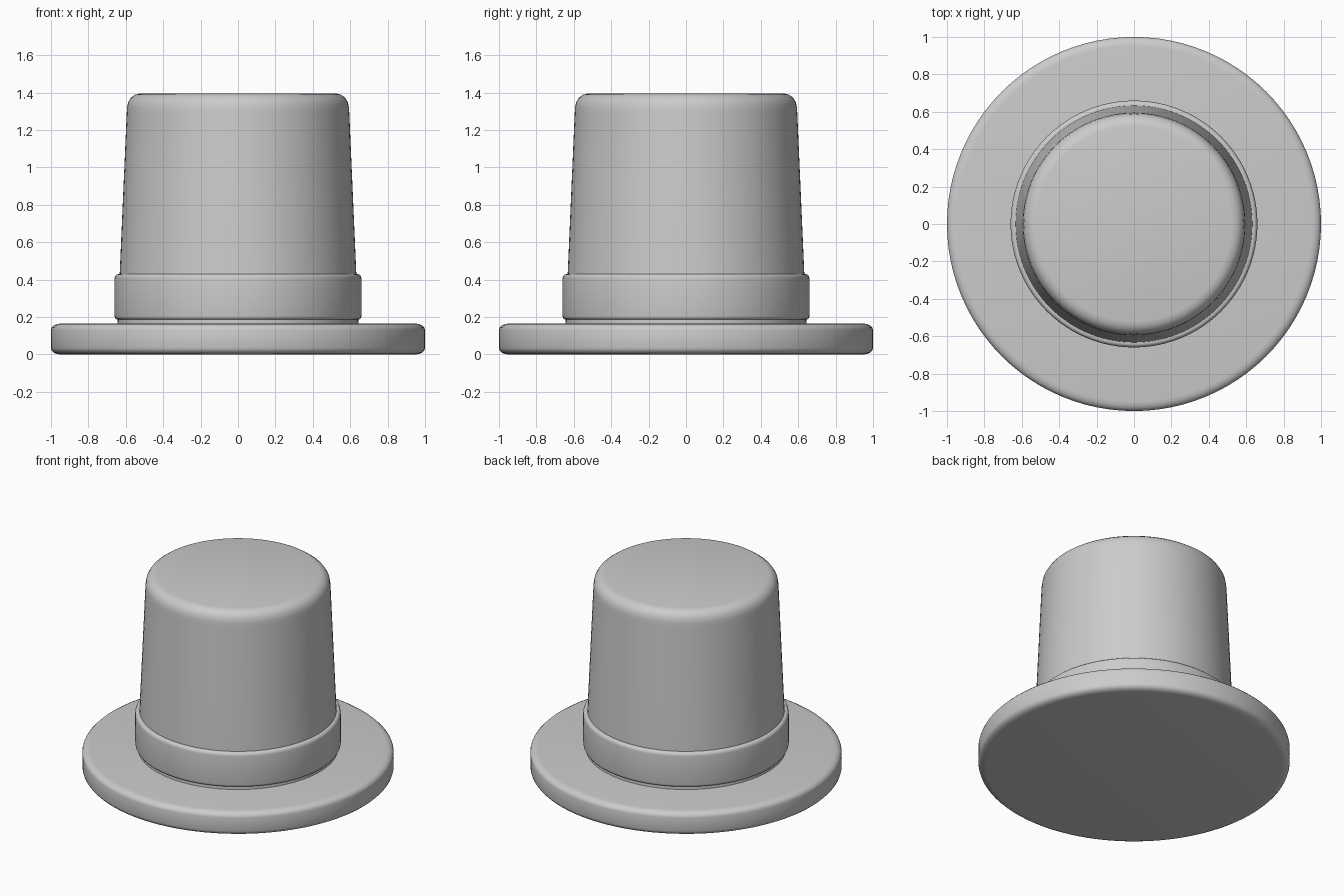
import bpy, bmesh, math

if "Cube" in bpy.data.objects:
    bpy.data.objects.remove(bpy.data.objects["Cube"])

grey = bpy.data.materials.new("light_grey")
grey.diffuse_color = (0.6, 0.6, 0.6, 1)
grey.use_nodes = True
grey.node_tree.nodes["Principled BSDF"].inputs["Base Color"].default_value = grey.diffuse_color


def corner(r, z, dr, dz, up, steps=4):
    """Rounded outer corner ending at radius r and height z."""
    pts = []
    for i in range(steps + 1):
        a = math.pi / 2 * i / steps
        if not up:
            a = math.pi / 2 - a
        s = 1 if up else -1
        pts.append((r - dr + dr * math.cos(a), z - s * dz + s * dz * math.sin(a)))
    return pts


def lathe(name, profile, closed=False, sides=96):
    """Spin a (radius, height) profile about z; open profiles get end caps."""
    bm = bmesh.new()
    rings = [[bm.verts.new((r * math.cos(2 * math.pi * k / sides),
                            r * math.sin(2 * math.pi * k / sides), z))
              for k in range(sides)] for r, z in profile]
    pairs = list(zip(rings, rings[1:]))
    if closed:
        pairs.append((rings[-1], rings[0]))
    else:
        bm.faces.new(rings[0][::-1])
        bm.faces.new(rings[-1])
    for lo, hi in pairs:
        for k in range(sides):
            n = (k + 1) % sides
            bm.faces.new((lo[k], lo[n], hi[n], hi[k]))
    bmesh.ops.recalc_face_normals(bm, faces=bm.faces)
    mesh = bpy.data.meshes.new(name)
    bm.to_mesh(mesh)
    bm.free()
    mesh.materials.append(grey)
    ob = bpy.data.objects.new(name, mesh)
    bpy.context.collection.objects.link(ob)
    bpy.ops.object.select_all(action='DESELECT')
    ob.select_set(True)
    bpy.context.view_layer.objects.active = ob
    bpy.ops.object.shade_smooth_by_angle(angle=math.radians(40))
    return ob


# Flat round brim with softened rim
lathe("brim", corner(1.0, 0.0, 0.05, 0.035, False) + corner(1.0, 0.165, 0.05, 0.035, True))

# Tapered crown with rounded top edge
lathe("crown", [(0.645, 0.15), (0.595, 1.29)] + corner(0.593, 1.395, 0.07, 0.075, True))

# Band wrapped around the base of the crown
lathe("band", [(0.60, 0.185)] + corner(0.66, 0.185, 0.02, 0.02, False)
      + corner(0.66, 0.43, 0.02, 0.025, True) + [(0.60, 0.43)], closed=True)
